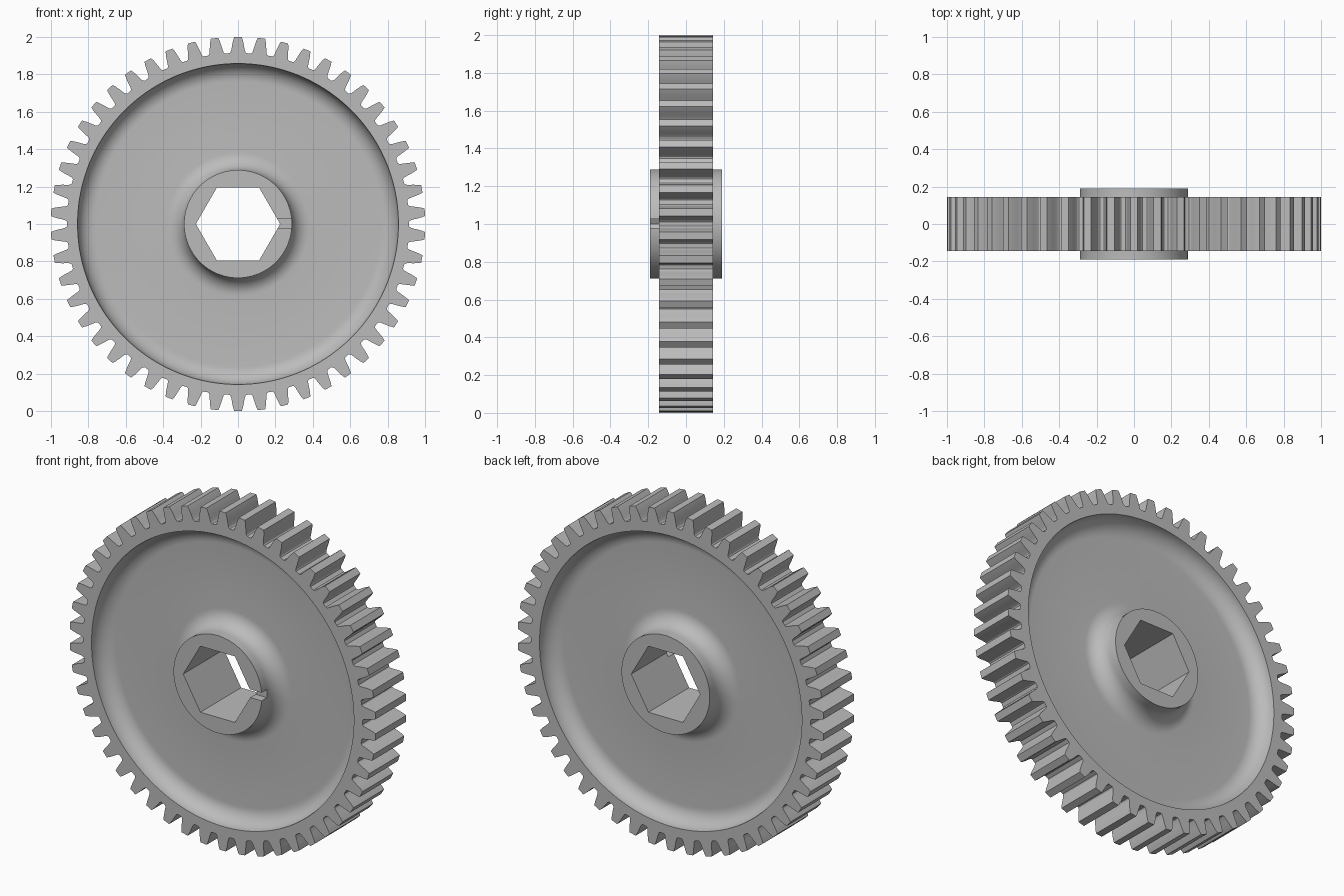
import bpy
import bmesh
from math import sin, cos, pi, radians
from mathutils import Matrix

if "Cube" in bpy.data.objects:
    bpy.data.objects.remove(bpy.data.objects["Cube"])

TEETH = 50
PITCH = 2 * pi / TEETH
HUB_R, HUB_Y = 0.288, 0.19
RIM_R, RIM_Y = 0.857, 0.143
FILLET = 0.095
HEX_FLATS = 0.39

grey = bpy.data.materials.new("machined grey")
grey.use_nodes = True
grey.diffuse_color = (0.5, 0.5, 0.5, 1)
grey.node_tree.nodes["Principled BSDF"].inputs["Base Color"].default_value = (0.5, 0.5, 0.5, 1)


def make_object(name, bm):
    bmesh.ops.recalc_face_normals(bm, faces=bm.faces)
    mesh = bpy.data.meshes.new(name)
    bm.to_mesh(mesh)
    bm.free()
    obj = bpy.data.objects.new(name, mesh)
    bpy.context.collection.objects.link(obj)
    return obj


# Tooth outline: (half angle, radius) from tip to root, mirrored about the tooth centre
half = [(0.0200, 1.0), (0.0266, 0.981), (0.0314, 0.9615), (0.0358, 0.942),
        (0.0395, 0.927), (0.0435, 0.918), (0.0500, 0.9135)]
tooth = [(-a, r) for a, r in reversed(half)] + half
outline = [(pi / 2 + i * PITCH + a, r) for i in range(TEETH) for a, r in tooth]

# Hub and web profile for one side: (radius, offset from the mid plane)
steps = 10
profile = [(HUB_R, HUB_Y)]
for centre, start in ((HUB_R + FILLET, pi), (RIM_R - FILLET, 1.5 * pi)):
    for k in range(steps + 1):
        t = start + k * pi / 2 / steps
        profile.append((centre + FILLET * cos(t), RIM_Y + FILLET * sin(t)))

# Gear body: circular rows on the front, the toothed edge, then the rows of the back
bm = bmesh.new()


def row(y, radius=None):
    return [bm.verts.new(((radius or r) * cos(a), y, 1 + (radius or r) * sin(a)))
            for a, r in outline]


rows = [row(-y, r) for r, y in profile]
rows += [row(-RIM_Y), row(RIM_Y)]
rows += [row(y, r) for r, y in reversed(profile)]
for upper, lower in zip(rows, rows[1:]):
    for i in range(len(outline)):
        bm.faces.new((upper[i - 1], upper[i], lower[i], lower[i - 1]))
bm.faces.new(rows[0])
bm.faces.new(rows[-1])
gear = make_object("gear_wheel", bm)
gear.data.materials.append(grey)

# Hexagonal bore cutter, corners pointing left and right
bm = bmesh.new()
hex_r = HEX_FLATS / 2 / cos(pi / 6)
bmesh.ops.create_cone(bm, cap_ends=True, segments=6, radius1=hex_r, radius2=hex_r, depth=1,
                      matrix=Matrix.Translation((0, 0, 1)) @ Matrix.Rotation(pi / 2, 4, "X")
                      @ Matrix.Rotation(pi / 2, 4, "Z"))
# Keep a corner on the x axis whatever the starting angle of the primitive
if max(v.co.x for v in bm.verts) < hex_r * 0.95:
    bmesh.ops.rotate(bm, verts=bm.verts, cent=(0, 0, 1), matrix=Matrix.Rotation(pi / 6, 3, "Y"))
bore = make_object("bore_cutter", bm)

# Index slot cutter through the front of the hub on its left side
bm = bmesh.new()
bmesh.ops.create_cube(bm, size=1, matrix=Matrix.Translation((0.25, -HUB_Y, 1.003))
                      @ Matrix.Diagonal((0.2, 0.1, 0.048, 1)))
slot = make_object("slot_cutter", bm)

bpy.context.view_layer.objects.active = gear
for cutter in (bore, slot):
    cutter.hide_render = True
    mod = gear.modifiers.new(cutter.name, "BOOLEAN")
    mod.operation = "DIFFERENCE"
    mod.solver = "EXACT"
    mod.object = cutter
    bpy.ops.object.modifier_apply(modifier=mod.name)
    bpy.data.objects.remove(cutter)

bpy.ops.object.select_all(action="DESELECT")
gear.select_set(True)
bpy.ops.object.shade_smooth_by_angle(angle=radians(30))
